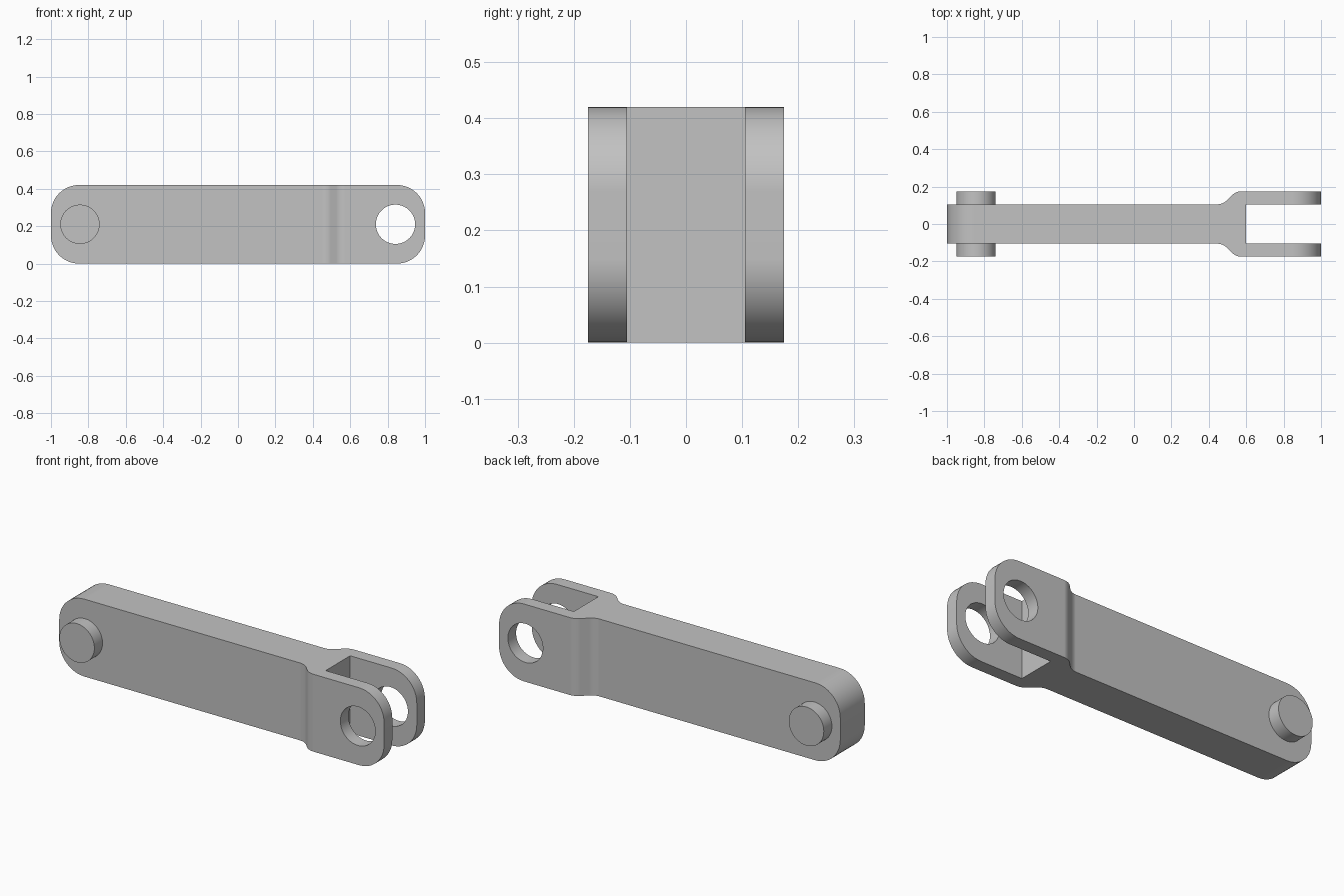
import bpy
import bmesh
import math

old = bpy.data.objects.get("Cube")
if old:
    bpy.data.objects.remove(old, do_unlink=True)

HEIGHT = 0.42
MID = HEIGHT / 2
HALF_BODY = 0.105      # half thickness of the bar
HALF_FORK = 0.175      # half thickness over the fork and pin
RADIUS = 0.105         # pin and eye radius
PIN_X = 0.845

steel = bpy.data.materials.new("grey steel")
steel.use_nodes = True
GREY = (0.54, 0.54, 0.54, 1)
steel.diffuse_color = GREY
steel.node_tree.nodes["Principled BSDF"].inputs["Base Color"].default_value = GREY


def select_only(obj):
    bpy.ops.object.select_all(action="DESELECT")
    obj.select_set(True)
    bpy.context.view_layer.objects.active = obj


def cylinder(name, x, y, length):
    bpy.ops.mesh.primitive_cylinder_add(
        vertices=64, radius=RADIUS, depth=length,
        location=(x, y, MID), rotation=(math.pi / 2, 0, 0))
    obj = bpy.context.object
    obj.name = name
    return obj


def finish(obj):
    obj.data.materials.clear()
    obj.data.materials.append(steel)
    select_only(obj)
    bpy.ops.object.shade_smooth_by_angle(angle=math.radians(30))


def bevel(bm, test, size, segments):
    edges = [e for e in bm.edges if test(*(v.co for v in e.verts))]
    bmesh.ops.bevel(bm, geom=edges, offset=size, offset_type="OFFSET",
                    segments=segments, profile=0.5, affect="EDGES")


# Forked bar: mirrored plan outline, extruded upwards
half = [(-1, HALF_BODY), (0.475, HALF_BODY), (0.545, HALF_FORK),
        (1, HALF_FORK), (1, HALF_BODY), (0.6, HALF_BODY)]
outline = half + [(x, -y) for x, y in reversed(half)]
bm = bmesh.new()
base = bm.faces.new([bm.verts.new((x, y, 0)) for x, y in outline])
ext = bmesh.ops.extrude_face_region(bm, geom=[base])
top = [g for g in ext["geom"] if isinstance(g, bmesh.types.BMVert)]
bmesh.ops.translate(bm, verts=top, vec=(0, 0, HEIGHT))
bmesh.ops.recalc_face_normals(bm, faces=bm.faces[:])

# Rounded ends, then softened shoulders where the fork widens
bevel(bm, lambda a, b: abs(a.x) > 0.99 and abs(b.x) > 0.99
      and abs(a.z - b.z) < 0.001, 0.15, 12)
bevel(bm, lambda a, b: 0.47 < a.x < 0.55 and abs(a.x - b.x) < 0.001
      and abs(a.y - b.y) < 0.001, 0.028, 5)

mesh = bpy.data.meshes.new("forked_bar")
bm.to_mesh(mesh)
bm.free()
bar = bpy.data.objects.new("forked_bar", mesh)
bpy.context.collection.objects.link(bar)

# Eye through both fork arms
cutter = cylinder("eye_cutter", PIN_X - 0.003, 0, 1)
cutter.hide_render = True
drill = bar.modifiers.new("eye", "BOOLEAN")
drill.operation = "DIFFERENCE"
drill.solver = "EXACT"
drill.object = cutter
select_only(bar)
bpy.ops.object.modifier_apply(modifier=drill.name)
bpy.data.objects.remove(cutter, do_unlink=True)
finish(bar)
weighted = bar.modifiers.new("even_shading", "WEIGHTED_NORMAL")
weighted.keep_sharp = True

# Pin stubs on both sides of the bar
stub = HALF_FORK - HALF_BODY
for side, name in ((-1, "front_pin"), (1, "back_pin")):
    finish(cylinder(name, -PIN_X, side * (HALF_BODY + stub / 2), stub))
